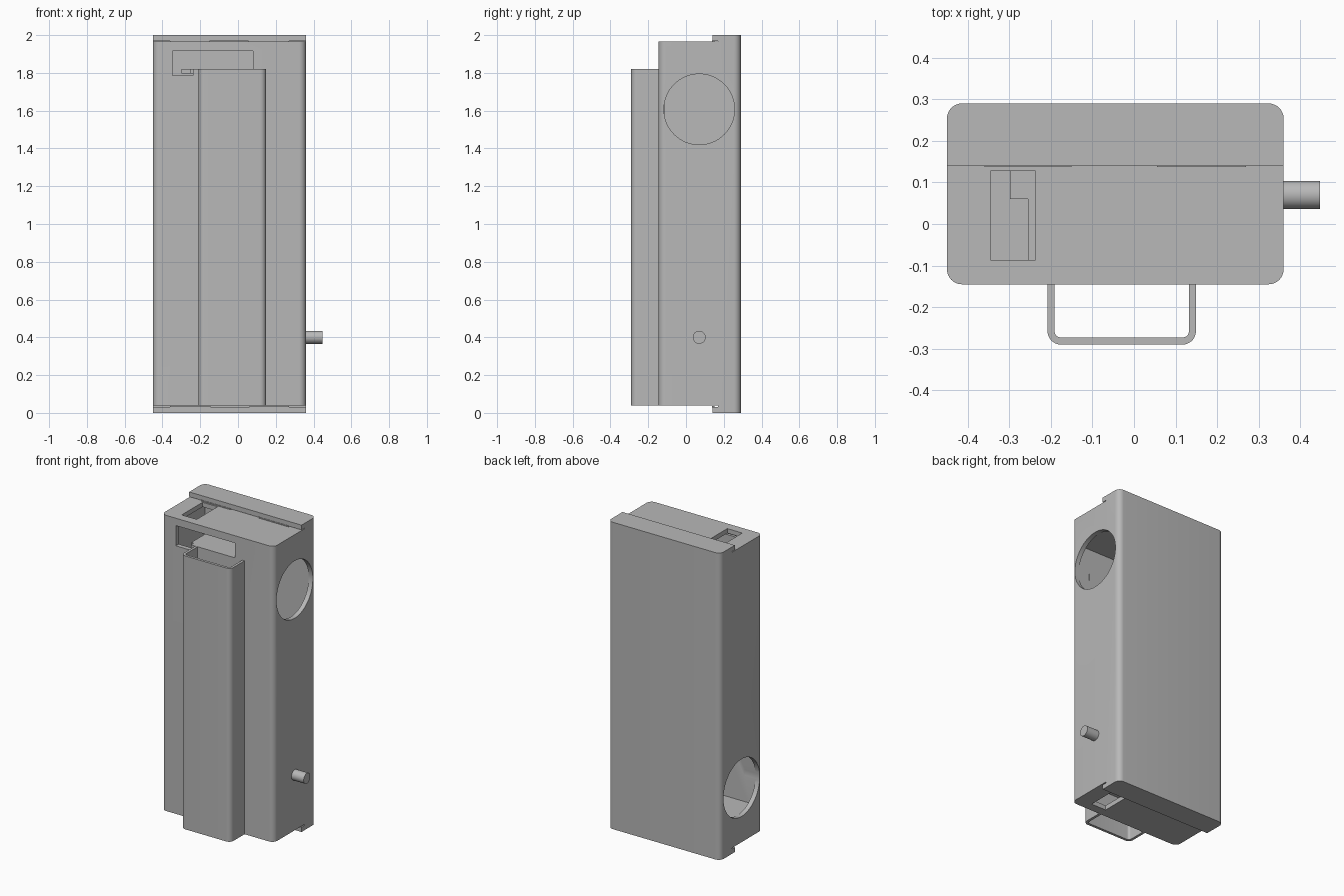
import bpy, bmesh, math
from mathutils import Matrix

cube = bpy.data.objects.get("Cube")
if cube:
    bpy.data.objects.remove(cube, do_unlink=True)

grey = bpy.data.materials.new("plain grey")
grey.use_nodes = True
COLOUR = (0.48, 0.48, 0.48, 1)
grey.diffuse_color = COLOUR
grey.node_tree.nodes["Principled BSDF"].inputs["Base Color"].default_value = COLOUR

LEFT, RIGHT = -0.45, 0.36          # case sides
FRONT, SEAM, BACK = -0.145, 0.17, 0.29
LOW, HIGH = 0.038, 1.965           # body bottom and top
WALL = 0.03
MIDDLE = (LEFT + RIGHT) / 2
# half turn about the case centre, along y
TURN = (Matrix.Translation((MIDDLE, 0, 1)) @ Matrix.Rotation(math.pi, 4, 'Y')
        @ Matrix.Translation((-MIDDLE, 0, -1)))


def make(name, bm):
    bmesh.ops.recalc_face_normals(bm, faces=bm.faces)
    mesh = bpy.data.meshes.new(name)
    bm.to_mesh(mesh)
    bm.free()
    mesh.materials.append(grey)
    ob = bpy.data.objects.new(name, mesh)
    bpy.context.collection.objects.link(ob)
    return ob


def prism(name, points, low, high, axis='Z'):
    """Extrude an outline: (x, y) along z, or (x, z) along y."""
    bm = bmesh.new()
    place = (lambda a, b, c: (a, b, c)) if axis == 'Z' else (lambda a, b, c: (a, c, b))
    face = bm.faces.new([bm.verts.new(place(a, b, low)) for a, b in points])
    out = bmesh.ops.extrude_face_region(bm, geom=[face])
    moved = [v for v in out["geom"] if isinstance(v, bmesh.types.BMVert)]
    bmesh.ops.translate(bm, verts=moved, vec=place(0, 0, high - low))
    return make(name, bm)


def rounded(x0, x1, y0, y1, front=0, back=0, steps=8):
    """Rectangle outline with separate front and back corner radii."""
    points = []
    for cx, cy, sx, sy, r, start in ((x1, y1, -1, -1, back, 0), (x0, y1, 1, -1, back, 90),
                                     (x0, y0, 1, 1, front, 180), (x1, y0, -1, 1, front, 270)):
        if r == 0:
            points.append((cx, cy))
            continue
        for i in range(steps + 1):
            a = math.radians(start + 90 * i / steps)
            points.append((cx + sx * r + r * math.cos(a), cy + sy * r + r * math.sin(a)))
    return points


def box(name, x0, x1, y0, y1, z0, z1):
    return prism(name, rounded(x0, x1, y0, y1), z0, z1)


def rod(name, x0, x1, y, z, radius, sides=64):
    bm = bmesh.new()
    bmesh.ops.create_cone(bm, cap_ends=True, segments=sides, radius1=radius,
                          radius2=radius, depth=x1 - x0)
    bm.transform(Matrix.Translation(((x0 + x1) / 2, y, z)) @ Matrix.Rotation(math.pi / 2, 4, 'Y'))
    return make(name, bm)


def turned(ob):
    ob.data.transform(TURN)
    return ob


def cut(ob, *cutters):
    for cutter in cutters:
        mod = ob.modifiers.new("cut", 'BOOLEAN')
        mod.operation, mod.solver, mod.object = 'DIFFERENCE', 'EXACT', cutter
        bpy.context.view_layer.objects.active = ob
        bpy.ops.object.modifier_apply(modifier=mod.name)
        bpy.data.objects.remove(cutter, do_unlink=True)


def port():
    return rod("port_cutter", 0.25, 0.5, 0.07, 1.607, 0.187)


def top_slot():
    return box("slot_cutter", -0.345, -0.237, -0.087, 0.128, 1.9, 2.05)


# Hollow front body, open at the back
body = prism("body", rounded(LEFT, RIGHT, FRONT, SEAM, front=0.036), LOW, HIGH)
window = prism("window_cutter", [(-0.347, 1.785), (-0.238, 1.785), (-0.238, 1.821),
                                 (0.08, 1.821), (0.08, 1.917), (-0.347, 1.917)],
               -0.2, -0.1, 'Y')
cut(body,
    box("cavity_cutter", LEFT + WALL, RIGHT - WALL, FRONT + WALL, 0.4, LOW + WALL, HIGH - WALL),
    window, top_slot(), turned(top_slot()), port(), turned(port()))

# Back cover with lips over the top and bottom of the body
cover = prism("back_cover", rounded(LEFT, RIGHT, 0.14, BACK, back=0.036), 0, 2)
cut(cover,
    box("lip_cutter", -0.6, 0.6, 0.1, SEAM, 0.031, 1.969),
    box("cavity_cutter", LEFT + WALL, RIGHT - WALL, 0.1, BACK - WALL, LOW + WALL, HIGH - WALL),
    port(), turned(port()))

# Inner shelves with stepped edges
shelves = []
for name in ("upper_shelf", "lower_shelf"):
    shelf = prism(name, [(-0.255, FRONT + WALL), (RIGHT - WALL, FRONT + WALL),
                         (RIGHT - WALL, 0.168), (-0.298, 0.168), (-0.298, 0.06),
                         (-0.255, 0.06)], 1.797, 1.821)
    shelves.append(shelf)
turned(shelves[1])

# Thin snap tabs under the lips
tabs = []
for x0, x1 in ((-0.36, -0.15), (0.055, 0.27)):
    for flip in (False, True):
        tab = box("snap_tab", x0, x1, 0.137, 0.15, HIGH - 0.002, 1.971)
        tabs.append(turned(tab) if flip else tab)

# Open front channel: a rounded U wall
outer = rounded(-0.208, 0.149, -0.29, FRONT + 0.005, front=0.032)
inner = rounded(-0.191, 0.132, -0.273, 0, front=0.015)
channel = prism("front_channel", outer, LOW, 1.82)
cut(channel, prism("channel_cutter", inner, -0.1, 2.1))

# Side peg
peg = rod("side_peg", RIGHT - WALL, 0.448, 0.07, 0.4, 0.034, 32)

for ob in (body, cover, channel, peg):
    bpy.ops.object.select_all(action='DESELECT')
    ob.select_set(True)
    bpy.context.view_layer.objects.active = ob
    bpy.ops.object.shade_smooth_by_angle(angle=math.radians(30))
